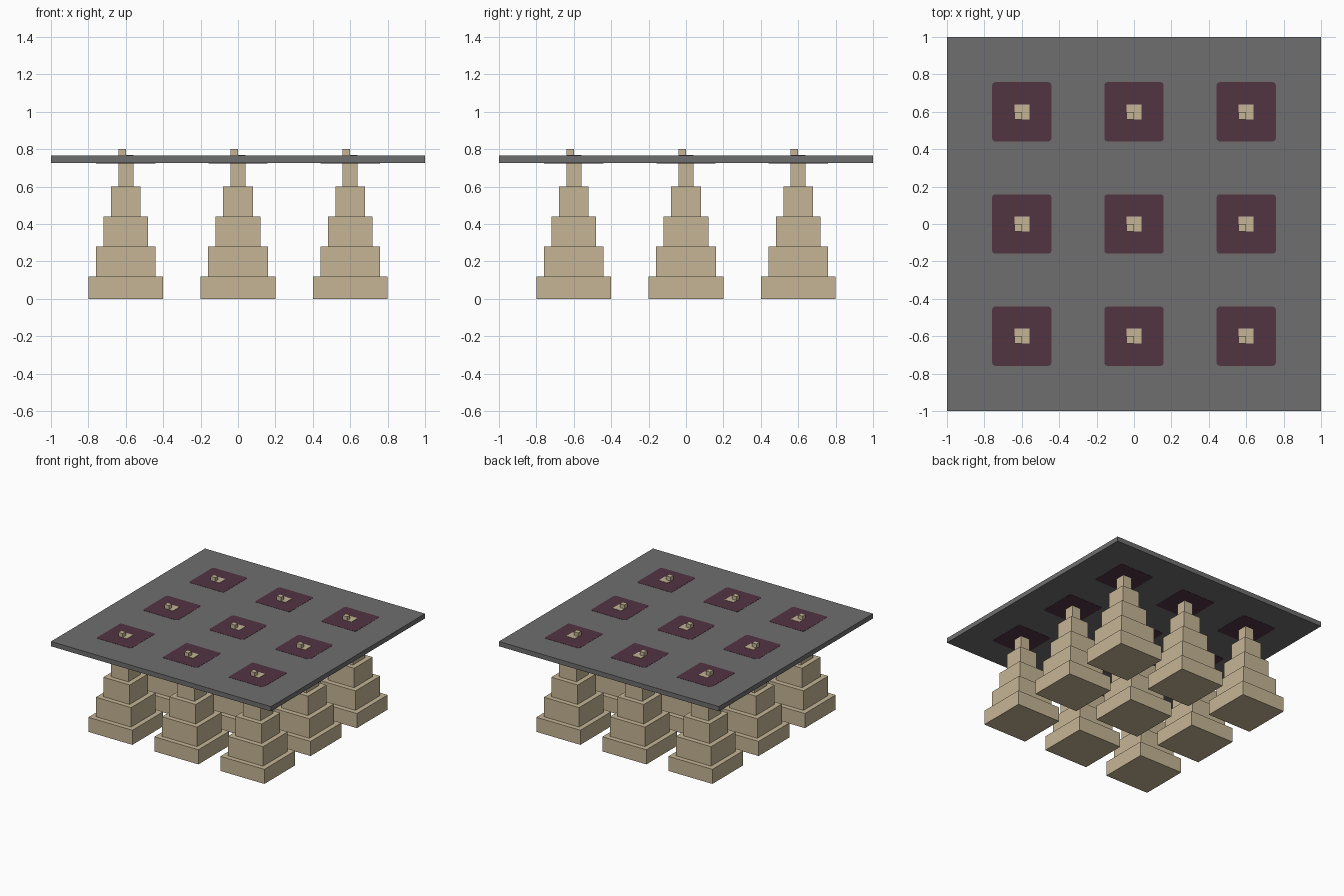
import bpy
import bmesh
from mathutils import Matrix, Vector

cube = bpy.data.objects.get("Cube")
if cube:
    bpy.data.objects.remove(cube, do_unlink=True)


def make_material(name, rgb):
    mat = bpy.data.materials.new(name)
    mat.use_nodes = True
    colour = (*rgb, 1.0)
    mat.diffuse_color = colour
    mat.node_tree.nodes["Principled BSDF"].inputs["Base Color"].default_value = colour
    return mat


SAND = make_material("sandstone", (0.56, 0.46, 0.30))
GREY = make_material("slab grey", (0.158, 0.158, 0.158))
PLUM = make_material("dark plum", (0.085, 0.035, 0.055))


def add_box(bm, half, z0, z1, cx=0.0, cy=0.0):
    """Square block given by its half width, height range and centre."""
    size = Matrix.Diagonal((2 * half, 2 * half, z1 - z0, 1))
    place = Matrix.Translation((cx, cy, (z0 + z1) / 2))
    return bmesh.ops.create_cube(bm, size=1.0, matrix=place @ size)["verts"]


def finish(bm, name, mat):
    mesh = bpy.data.meshes.new(name)
    bm.to_mesh(mesh)
    bm.free()
    mesh.materials.append(mat)
    return mesh


def place(name, mesh, x=0.0, y=0.0):
    obj = bpy.data.objects.new(name, mesh)
    obj.location = (x, y, 0)
    bpy.context.collection.objects.link(obj)


# Stepped pillar: five square tiers and an off-centre tip
SLAB_BOTTOM, SLAB_TOP = 0.726, 0.765
bm = bmesh.new()
tiers = [(0.20, 0.12), (0.16, 0.28), (0.12, 0.44), (0.08, 0.60), (0.04, SLAB_TOP + 0.004)]
z = 0.0
for half, top in tiers:
    add_box(bm, half, z, top)
    z = top
add_box(bm, 0.02, z, 0.80, -0.02, -0.02)
pillar_mesh = finish(bm, "stepped_pillar", SAND)

# Rounded coloured inlay, showing on both sides of the slab
bm = bmesh.new()
add_box(bm, 0.158, SLAB_BOTTOM - 0.0015, SLAB_TOP + 0.0015)
upright = [e for e in bm.edges
           if abs((e.verts[0].co - e.verts[1].co).normalized().dot(Vector((0, 0, 1)))) > 0.9]
bmesh.ops.bevel(bm, geom=upright, offset=0.015, segments=3, profile=0.5, affect='EDGES')
inlay_mesh = finish(bm, "slab_inlay", PLUM)

# Flat roof slab
bm = bmesh.new()
add_box(bm, 1.0, SLAB_BOTTOM, SLAB_TOP)
place("roof_slab", finish(bm, "roof_slab", GREY))

# Three by three grid of pillars with their inlays
rows = {"front": -0.6, "middle": 0.0, "back": 0.6}
columns = {"right": -0.6, "centre": 0.0, "left": 0.6}
for row, y in rows.items():
    for column, x in columns.items():
        place(f"pillar_{row}_{column}", pillar_mesh, x, y)
        place(f"inlay_{row}_{column}", inlay_mesh, x, y)
